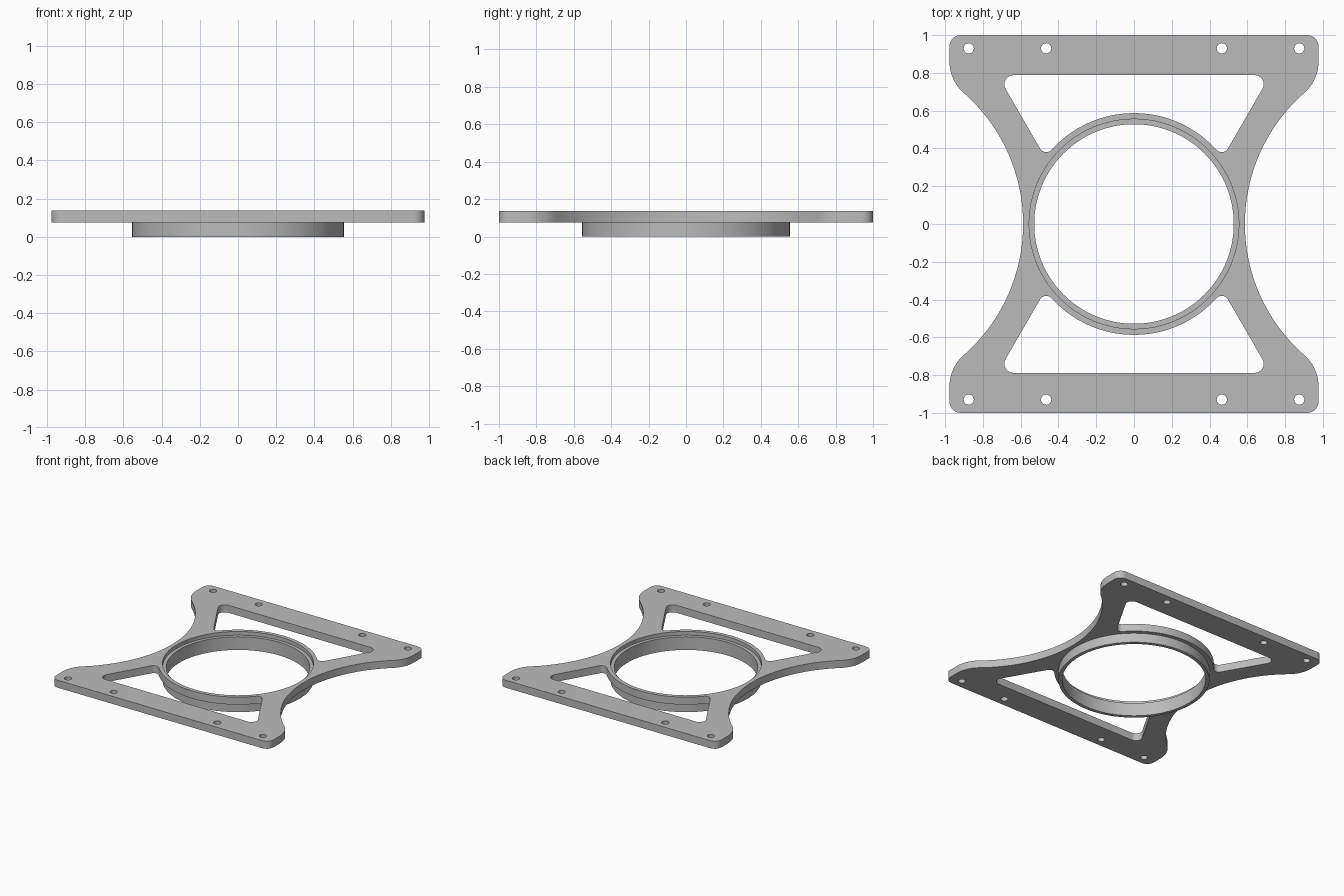
import bpy, bmesh, math
from mathutils import Vector

cube = bpy.data.objects.get("Cube")
if cube:
    bpy.data.objects.remove(cube)

HALF_X, HALF_Y = 0.977, 1.0
PLATE_Z, TOP_Z, STEP_Z = 0.076, 0.137, 0.107
COLLAR_R, SEAT_R, BORE_R = 0.587, 0.555, 0.528
SEGMENTS = 128

grey = bpy.data.materials.new("plain_grey")
grey.use_nodes = True
grey.diffuse_color = (0.5, 0.5, 0.5, 1)
grey.node_tree.nodes["Principled BSDF"].inputs["Base Color"].default_value = (0.5, 0.5, 0.5, 1)


def arc(center, r, start, end, n):
    """Points along an arc, angles in radians."""
    return [Vector((center[0] + r * math.cos(start + (end - start) * i / n),
                    center[1] + r * math.sin(start + (end - start) * i / n)))
            for i in range(n + 1)]


def flip(points, sx, sy):
    return [Vector((p.x * sx, p.y * sy)) for p in points]


def angle(v):
    return math.atan2(v.y, v.x)


def finish(obj):
    obj.data.materials.clear()
    obj.data.materials.append(grey)
    bpy.ops.object.select_all(action="DESELECT")
    obj.select_set(True)
    bpy.context.view_layer.objects.active = obj
    bpy.ops.object.shade_smooth_by_angle(angle=math.radians(30))


# Quarter outline: waist arc, shoulder fillet, rounded corner
shoulder_r, corner_r = 0.22, 0.06
shoulder = Vector((HALF_X - shoulder_r, 0.86))
reach = shoulder.x - COLLAR_R
waist_r = (reach ** 2 + shoulder.y ** 2 - shoulder_r ** 2) / (2 * (shoulder_r - reach) + 4 * reach)
# Solve the waist radius so that both arcs are tangent
low, high = 0.3, 3.0
for _ in range(60):
    waist_r = (low + high) / 2
    gap = (Vector((COLLAR_R + waist_r, 0)) - shoulder).length - waist_r - shoulder_r
    low, high = (waist_r, high) if gap > 0 else (low, waist_r)
waist = Vector((COLLAR_R + waist_r, 0))
tilt = angle(waist - shoulder)
quarter = arc(waist, waist_r, math.pi, math.pi + tilt, 24)
quarter = [Vector((p.x, abs(p.y))) for p in quarter]
quarter += arc(shoulder, shoulder_r, tilt, 0, 10)[1:]
quarter += arc((HALF_X - corner_r, HALF_Y - corner_r), corner_r, 0, math.pi / 2, 8)
right = flip(quarter, 1, -1)[:0:-1] + quarter
outline = right + flip(right, -1, 1)[::-1]

# Half window: collar arc, notch fillet, slanted side, rounded top corner
foot = Vector((0.47, 0.352))
slant = Vector((0.5, math.sqrt(0.75)))
inward = Vector((-slant.y, slant.x))
notch_r, tip_r, window_top = 0.038, 0.048, 0.788
base = foot + inward * notch_r
b = base.dot(slant)
t = -b + math.sqrt(b * b - base.length_squared + (COLLAR_R + notch_r) ** 2)
notch = base + slant * t
half = arc((0, 0), COLLAR_R, math.pi / 2, angle(notch), 28)
half += arc(notch, notch_r, angle(notch) - math.pi, angle(-inward), 12)[1:]
tip_y = window_top - tip_r
tip_base = foot + inward * tip_r
tip = tip_base + slant * ((tip_y - tip_base.y) / slant.y)
half += arc(tip, tip_r, angle(-inward), math.pi / 2, 12)
window = half + flip(half, -1, 1)[:0:-1]

# Bracket plate: filled profile with windows, bore and screw holes
loops = [outline, window, flip(window, 1, -1),
         arc((0, 0), SEAT_R, 0, math.tau, SEGMENTS)[:-1]]
for x in (-0.875, -0.465, 0.465, 0.875):
    for y in (-0.93, 0.93):
        loops.append(arc((x, y), 0.027, 0, math.tau, 24)[:-1])

curve = bpy.data.curves.new("plate_profile", "CURVE")
curve.dimensions = "2D"
curve.fill_mode = "BOTH"
curve.extrude = (TOP_Z - PLATE_Z) / 2
for loop in loops:
    spline = curve.splines.new("POLY")
    spline.points.add(len(loop) - 1)
    for point, p in zip(spline.points, loop):
        point.co = (p.x, p.y, 0, 1)
    spline.use_cyclic_u = True
helper = bpy.data.objects.new("profile_helper", curve)
bpy.context.collection.objects.link(helper)
bpy.context.view_layer.update()
mesh = bpy.data.meshes.new_from_object(helper.evaluated_get(bpy.context.evaluated_depsgraph_get()))
bpy.data.objects.remove(helper)
bm = bmesh.new()
bm.from_mesh(mesh)
bmesh.ops.remove_doubles(bm, verts=bm.verts, dist=0.0001)
bmesh.ops.recalc_face_normals(bm, faces=bm.faces)
bmesh.ops.translate(bm, verts=bm.verts, vec=(0, 0, (TOP_Z + PLATE_Z) / 2))
bm.to_mesh(mesh)
bm.free()
plate = bpy.data.objects.new("bracket_plate", mesh)
bpy.context.collection.objects.link(plate)
finish(plate)

# Locating ring: hangs below the plate and leaves a step inside the collar
bm = bmesh.new()
section = [(BORE_R, 0), (SEAT_R, 0), (SEAT_R, STEP_Z), (BORE_R, STEP_Z)]
rings = [[bm.verts.new((p.x, p.y, z)) for p in arc((0, 0), r, 0, math.tau, SEGMENTS)[:-1]]
         for r, z in section]
for k in range(4):
    a, c = rings[k], rings[(k + 1) % 4]
    for i in range(SEGMENTS):
        j = (i + 1) % SEGMENTS
        bm.faces.new((a[i], a[j], c[j], c[i]))
bmesh.ops.recalc_face_normals(bm, faces=bm.faces)
mesh = bpy.data.meshes.new("locating_ring")
bm.to_mesh(mesh)
bm.free()
ring = bpy.data.objects.new("locating_ring", mesh)
bpy.context.collection.objects.link(ring)
finish(ring)
